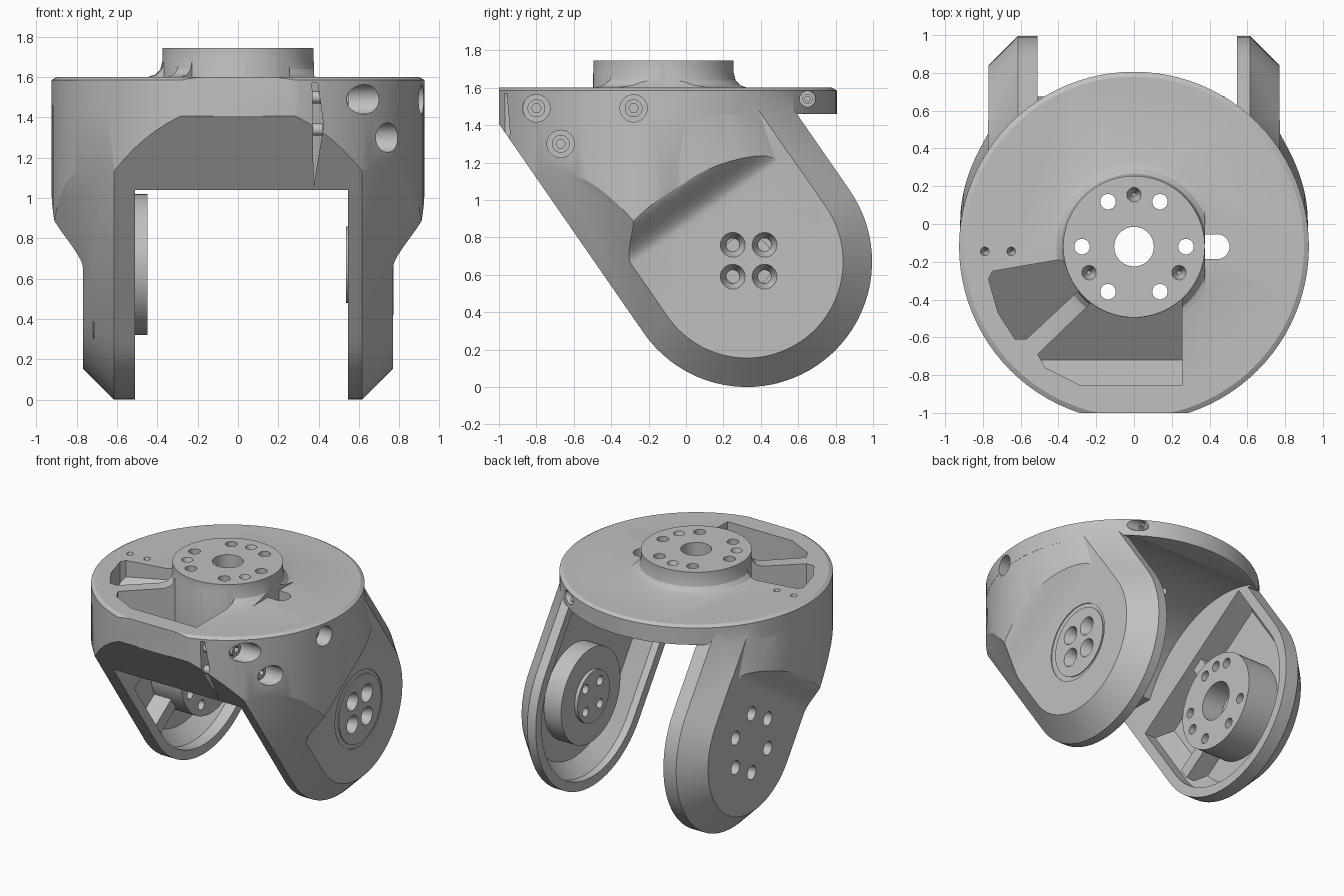
import bpy, bmesh
from math import sin, cos, pi, radians, sqrt
from mathutils import Vector

if "Cube" in bpy.data.objects:
    bpy.data.objects.remove(bpy.data.objects["Cube"])

grey = bpy.data.materials.new("matt grey")
grey.use_nodes = True
grey.diffuse_color = (0.53, 0.53, 0.53, 1)
grey.node_tree.nodes["Principled BSDF"].inputs["Base Color"].default_value = grey.diffuse_color

# Fork frame: pivot, direction up the fork and direction across it (y, z)
PY, PZ = 0.325, 0.67
TILT = radians(34.7)
UP, ACROSS = (-sin(TILT), cos(TILT)), (cos(TILT), sin(TILT))
AXIS_Y, RADIUS = -0.12, 0.925
INNER_R, INNER_L = -0.51, 0.545


def fork(x, s, t):
    return (x, PY + s * ACROSS[0] + t * UP[0], PZ + s * ACROSS[1] + t * UP[1])


def loft(name, rings):
    """Skin a stack of equal rings and cap both ends."""
    bm = bmesh.new()
    vs = [[bm.verts.new(p) for p in ring] for ring in rings]
    n = len(vs[0])
    for a, b in zip(vs, vs[1:]):
        for i in range(n):
            j = (i + 1) % n
            bm.faces.new((a[i], a[j], b[j], b[i]))
    bm.faces.new(vs[0])
    bm.faces.new(vs[-1])
    bmesh.ops.recalc_face_normals(bm, faces=bm.faces)
    mesh = bpy.data.meshes.new(name)
    bm.to_mesh(mesh)
    bm.free()
    mesh.materials.append(grey)
    ob = bpy.data.objects.new(name, mesh)
    bpy.context.collection.objects.link(ob)
    return ob


def box(name, x0, x1, y0, y1, z0, z1):
    return loft(name, [[(x0, y0, z), (x1, y0, z), (x1, y1, z), (x0, y1, z)] for z in (z0, z1)])


def rod(name, a, b, r, n=32, r_end=None):
    a, b = Vector(a), Vector(b)
    q = (b - a).to_track_quat('Z', 'Y')
    ring = [q @ Vector((cos(2 * pi * i / n), sin(2 * pi * i / n), 0)) for i in range(n)]
    return loft(name, [[c + p * k for p in ring] for c, k in ((a, r), (b, r_end or r))])


def lathe(name, profile, n=96):
    """Turned part on the vertical axis from (radius, z, centre y)."""
    return loft(name, [[(r * cos(2 * pi * i / n), y + r * sin(2 * pi * i / n), z) for i in range(n)]
                       for r, z, y in profile])


def capsule(r, x, top, n=40):
    arc = [fork(x, r * cos(pi * i / n), -r * sin(pi * i / n)) for i in range(n + 1)]
    return arc + [fork(x, -r, top), fork(x, r, top)]


def combine(target, tool, op='DIFFERENCE'):
    mod = target.modifiers.new("combine", 'BOOLEAN')
    mod.operation, mod.solver, mod.object = op, 'EXACT', tool
    bpy.context.view_layer.objects.active = target
    bpy.ops.object.modifier_apply(modifier=mod.name)
    bpy.data.objects.remove(tool)
    return target


# Round tower that flares back into the two arms
tower = lathe("tower", [(0.925, -0.1, AXIS_Y), (0.925, 1.55, AXIS_Y)])
combine(tower, lathe("flare", [(0.92, -0.1, 0.04), (0.92, 1.05, 0.04), (0.92, 1.5, AXIS_Y)]), 'UNION')
combine(tower, box("arm_stock", -0.772, 0.772, -0.1, 1.2, -0.1, 1.5), 'UNION')

# Side outline: chamfered capsule leaning along the fork
body = loft("fork_body", [capsule(r, x, 1.8) for r, x in
                          ((0.36, -0.925), (0.67, -0.615), (0.67, 0.615), (0.36, 0.925))])
combine(body, tower, 'INTERSECT')

# Flat cheeks blending outward to the tower in an S curve
steps = [i / 12 for i in range(13)]
edge = [(0.77, -1)] + [(0.77 + 0.165 * k * k * (3 - 2 * k), 0.34 + 0.24 * k) for k in steps] + [(0.935, 2)]
outline = edge + [(-w, t) for w, t in reversed(edge)]
combine(body, loft("cheeks", [[fork(w, s, t) for w, t in outline] for s in (-1.5, 1.5)]), 'INTERSECT')

# Top plate and bearing hub with its fillet
combine(body, lathe("plate", [(0.926, 1.46, AXIS_Y), (0.926, 1.585, AXIS_Y), (0.9, 1.6, AXIS_Y)]), 'UNION')
hub = [(0.45, 1.55), (0.45, 1.6), (0.41, 1.613), (0.385, 1.64), (0.375, 1.68), (0.375, 1.745)]
combine(body, lathe("hub", [(r, z, AXIS_Y) for r, z in hub]), 'UNION')
combine(body, box("front_trim", -2, 2, -1, 1.1, -1, 2), 'INTERSECT')

# Wheel well: open gap with a round arch
arch = []
for i in range(41):
    a = radians(154.2 - 128.4 * i / 40)
    arch.append((PY + 0.85 * cos(a), PZ + 0.85 * sin(a)))
well = [(-2, -0.2), (-2, 1.04)] + arch + [(2, 1.04), (2, -0.2)]
combine(body, loft("well", [[(x, y, z) for y, z in well] for x in (INNER_R, INNER_L)]))

# Hollow inside of both arms
for side, inner in ((-1, INNER_R), (1, INNER_L)):
    combine(body, loft("hollow", [capsule(r, x, 0.57) for r, x in
                                  ((0.6, inner - side * 0.05), (0.6, side * 0.6), (0.5, side * 0.7))]))

# Top pockets with V-shaped floors, kept clear of the hub
pockets = (
    [(-0.22, -0.41), (-0.51, -0.69), (-0.47, -0.76), (-0.28, -0.855), (0.255, -0.855), (0.255, -0.3), (0, -0.3)],
    [(-0.28, -0.34), (-0.57, -0.61), (-0.63, -0.61), (-0.72, -0.47), (-0.77, -0.29), (-0.75, -0.25),
     (-0.4, -0.19), (-0.3, -0.22)],
)
floor = [(-0.9, 1.9), (-0.9, 1.37), (-0.72, 1.12), (-0.18, 1.53), (-0.1, 1.9)]
for shape in pockets:
    cut = loft("pocket", [[(x, y, z) for x, y in shape] for z in (1, 1.8)])
    combine(cut, loft("floor", [[(x, y, z) for y, z in floor] for x in (-1, 1)]), 'INTERSECT')
    combine(cut, lathe("hub_keep", [(0.376, 0.9, AXIS_Y), (0.376, 2, AXIS_Y)]))
    combine(body, cut)


def drill(a, b, r, r_end=None):
    combine(body, rod("drill", a, b, r, r_end=r_end))


# Hub bore, bolt circle and tapered blind screw holes
drill((0, AXIS_Y, 1), (0, AXIS_Y, 1.9), 0.105)
for k in range(6):
    x, y = 0.275 * cos(k * pi / 3), AXIS_Y + 0.275 * sin(k * pi / 3)
    drill((x, y, 1), (x, y, 1.9), 0.041)
for k in range(3):
    a = pi / 2 + k * 2 * pi / 3
    x, y = 0.275 * cos(a), AXIS_Y + 0.275 * sin(a)
    drill((x, y, 1.66), (x, y, 1.75), 0.01, 0.04)

# Cable slot beside the hub, fillet relief and pin holes
combine(body, box("relief", 0.377, 0.5, -0.4, 0.1, 1.601, 1.7))
combine(body, box("slot", 0.377, 0.44, AXIS_Y - 0.065, AXIS_Y + 0.065, 1, 1.8))
drill((0.44, AXIS_Y, 1), (0.44, AXIS_Y, 1.8), 0.066)
for x in (-0.79, -0.65):
    drill((x, -0.145, 1.54), (x, -0.145, 1.61), 0.005, 0.026)

# Sideways counterbores with socket screws on the left side
screws = []
for y, z, r in ((-0.8, 1.49, 0.073), (-0.67, 1.3, 0.073), (-0.28, 1.49, 0.073), (0.65, 1.54, 0.042)):
    x = sqrt(RADIUS ** 2 - (y - AXIS_Y) ** 2) - 1.5 * r
    drill((x, y, z), (x + 0.4, y, z), r)
    head = rod("side_screw", (x - 0.03, y, z), (x + 0.03, y, z), r * 0.65)
    screws.append(combine(head, rod("socket", (x, y, z), (x + 0.1, y, z), r * 0.35, 6)))

# Clamp gap at the front with two pins
gap = [(0.375, 1.06), (0.368, 1.57), (0.395, 1.57), (0.425, 1.36)]
combine(body, loft("gap", [[(x, -1.1, z) for x, z in gap],
                           [(x, -0.87 + 0.25 * (1.57 - z), z) for x, z in gap]]))
for z in (1.34, 1.5):
    screws.append(rod("clamp_pin", (0.36, -0.91, z), (0.42, -0.91, z), 0.03))

# Right arm: bearing boss, two ribs, bore, inner screw holes and outer bolt circle
combine(body, rod("right_boss", (-0.73, PY, PZ), (-0.45, PY, PZ), 0.35, 64), 'UNION')
for s0, s1, t0, t1 in ((-0.05, 0.05, 0.3, 0.6), (-0.57, -0.3, -0.05, 0.05)):
    corners = ((s0, t0), (s1, t0), (s1, t1), (s0, t1))
    combine(body, loft("rib", [[fork(x, s, t) for s, t in corners] for x in (-0.72, -0.56)]), 'UNION')
drill((-0.62, PY, PZ), (-0.3, PY, PZ), 0.14)
for k in range(6):
    y, z = PY + 0.22 * sin(k * pi / 3), PZ + 0.22 * cos(k * pi / 3)
    drill((-0.9, y, z), (-0.65, y, z), 0.05)
for angle in (65, 90, 115, 175, 205, 245, -20, -60):
    y, z = PY + 0.27 * cos(radians(angle)), PZ + 0.27 * sin(radians(angle))
    drill((-0.55, y, z), (-0.3, y, z), 0.036)

# Left arm: boss, raised pad, inset cover and four countersunk holes
combine(body, rod("left_boss", (0.73, PY, PZ), (0.56, PY, PZ), 0.35, 64), 'UNION')
combine(body, rod("left_pad", (0.74, PY, PZ), (0.535, PY, PZ), 0.19, 48), 'UNION')
combine(body, rod("cover_seat", (0.764, PY, PZ + 0.005), (0.9, PY, PZ + 0.005), 0.28, 64))
combine(body, rod("cover", (0.75, PY + 0.015, PZ), (0.771, PY + 0.015, PZ), 0.25, 64), 'UNION')
for i in (-1, 1):
    for j in (-1, 1):
        y, z = PY + 0.01 + 0.085 * i, PZ + 0.005 + 0.085 * j
        drill((0.4, y, z), (0.9, y, z), 0.035)
        drill((0.7, y, z), (0.775, y, z), 0.036, 0.068)

# Smooth the round faces, keep the edges crisp
bpy.ops.object.select_all(action='DESELECT')
for ob in [body] + screws:
    ob.select_set(True)
bpy.context.view_layer.objects.active = body
bpy.ops.object.shade_smooth_by_angle(angle=radians(25))
